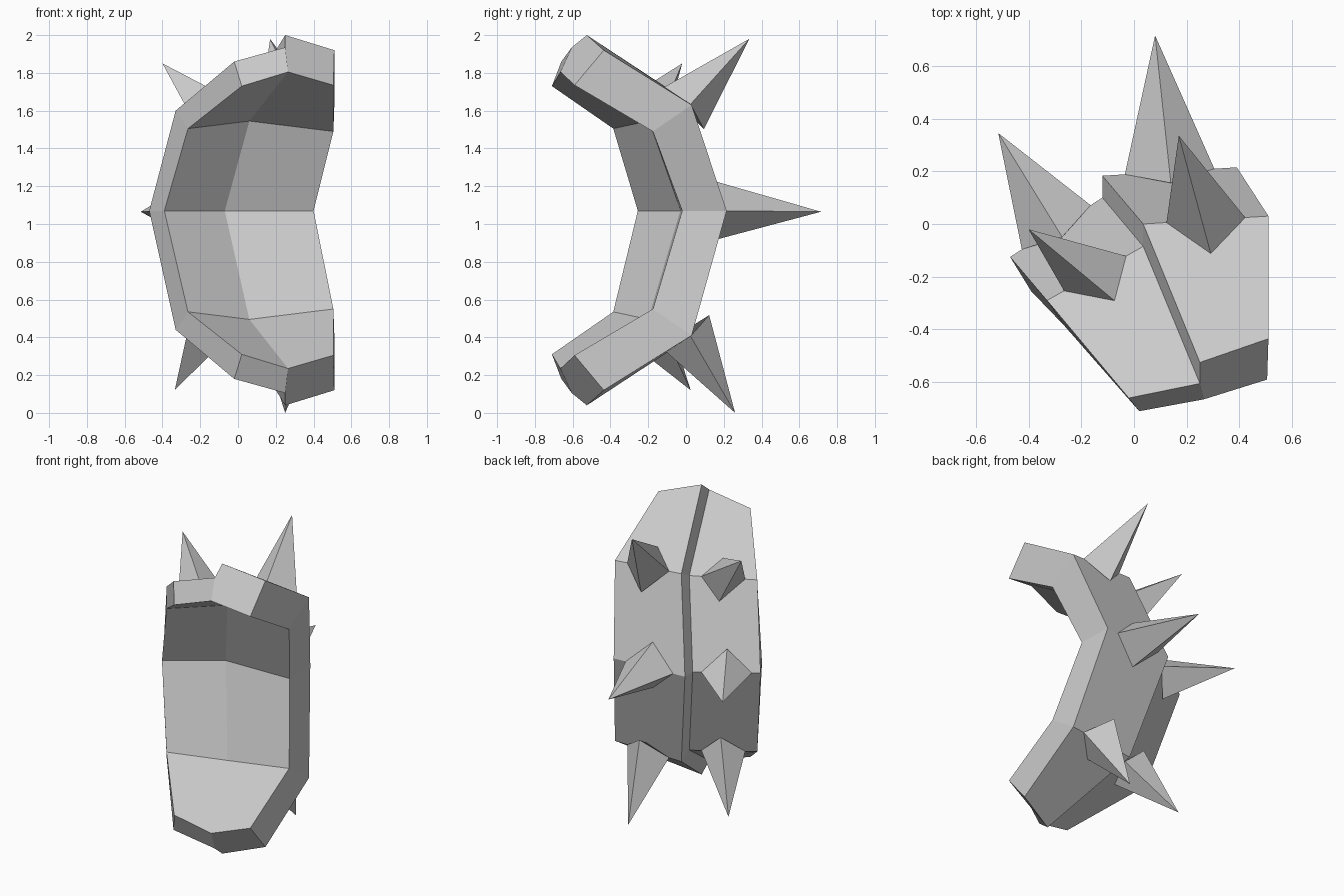
import bpy, bmesh
from mathutils import Vector

if "Cube" in bpy.data.objects:
    bpy.data.objects.remove(bpy.data.objects["Cube"], do_unlink=True)

# Single plain grey
grey = bpy.data.materials.new("plain grey")
grey.use_nodes = True
colour = (0.6, 0.6, 0.6, 1)
grey.diffuse_color = colour
grey.node_tree.nodes["Principled BSDF"].inputs["Base Color"].default_value = colour


def finish(name, bm):
    bmesh.ops.recalc_face_normals(bm, faces=bm.faces)
    mesh = bpy.data.meshes.new(name)
    bm.to_mesh(mesh)
    bm.free()
    mesh.materials.append(grey)
    obj = bpy.data.objects.new(name, mesh)
    bpy.context.collection.objects.link(obj)
    return obj


# Cross-sections, in order: outer right edge, low and high side of the step,
# outer left edge, inner left edge, inner crease, inner right edge
MIDDLE = 1.02
tip = [(-.02, -.66, 1.86), (.25, -.605, 1.935), (.25, -.525, 2), (.51, -.435, 1.92),
       (.505, -.59, 1.735), (.265, -.665, 1.805), (.02, -.71, 1.73)]
bend = [(-.33, -.29, 1.6), (.035, -.085, 1.61), (.035, 0, 1.655), (.51, .03, 1.63),
        (.505, -.175, 1.49), (.06, -.2, 1.545), (-.265, -.385, 1.505)]
centre = [(-.47, -.125, 1.07), (-.12, .1, 1.07), (-.12, .183, 1.07), (.39, .215, 1.07),
          (.4, -.02, 1.07), (-.07, -.03, 1.07), (-.39, -.255, 1.07)]


def flip(section):
    return [(x, y, 2 * MIDDLE - z) for x, y, z in section]


# Curved band: loft through the five sections and cap both ends
sections = [tip, bend, centre, flip(bend), flip(tip)]
bm = bmesh.new()
rings = [[bm.verts.new(p) for p in s] for s in sections]
n = len(tip)
for a, b in zip(rings, rings[1:]):
    for i in range(n):
        j = (i + 1) % n
        bm.faces.new((a[i], a[j], b[j], b[i]))
# Each end cap is split along the step
for ring in (rings[0], rings[-1]):
    bm.faces.new((ring[0], ring[1], ring[5], ring[6]))
    bm.faces.new((ring[1], ring[2], ring[3], ring[4], ring[5]))
finish("curved_band", bm)


# Four-sided spikes straddling each bend of a panel
def spike(name, edge_start, edge_end, point, across, along):
    p, q, point = Vector(edge_start), Vector(edge_end), Vector(point)
    base = (p + q) / 2
    side = (q - p).normalized()
    axis = (point - base).normalized()
    up = axis.cross(side).normalized()
    sink = axis * 0.045
    corners = [base + side * across, base + up * along - sink,
               base - side * across, base - up * along - sink]
    bm = bmesh.new()
    ring = [bm.verts.new(c) for c in corners]
    apex = bm.verts.new(point)
    for i in range(4):
        bm.faces.new((ring[i], ring[(i + 1) % 4], apex))
    bm.faces.new(ring[::-1])
    finish(name, bm)


left_points = [(.17, .335, 1.98), (.08, .715, 1.065), (.25, .26, 0)]
right_points = [(-.4, -.02, 1.85), (-.515, .345, 1.065), (-.335, .025, .12)]
for level, section, left, right in zip(("upper", "middle", "lower"), sections[1:4],
                                       left_points, right_points):
    wide = 0.17 if level == "middle" else 0.15
    spike(level + "_left_spike", section[2], section[3], left, wide, 0.155)
    spike(level + "_right_spike", section[0], section[1], right, wide - 0.015, 0.14)
